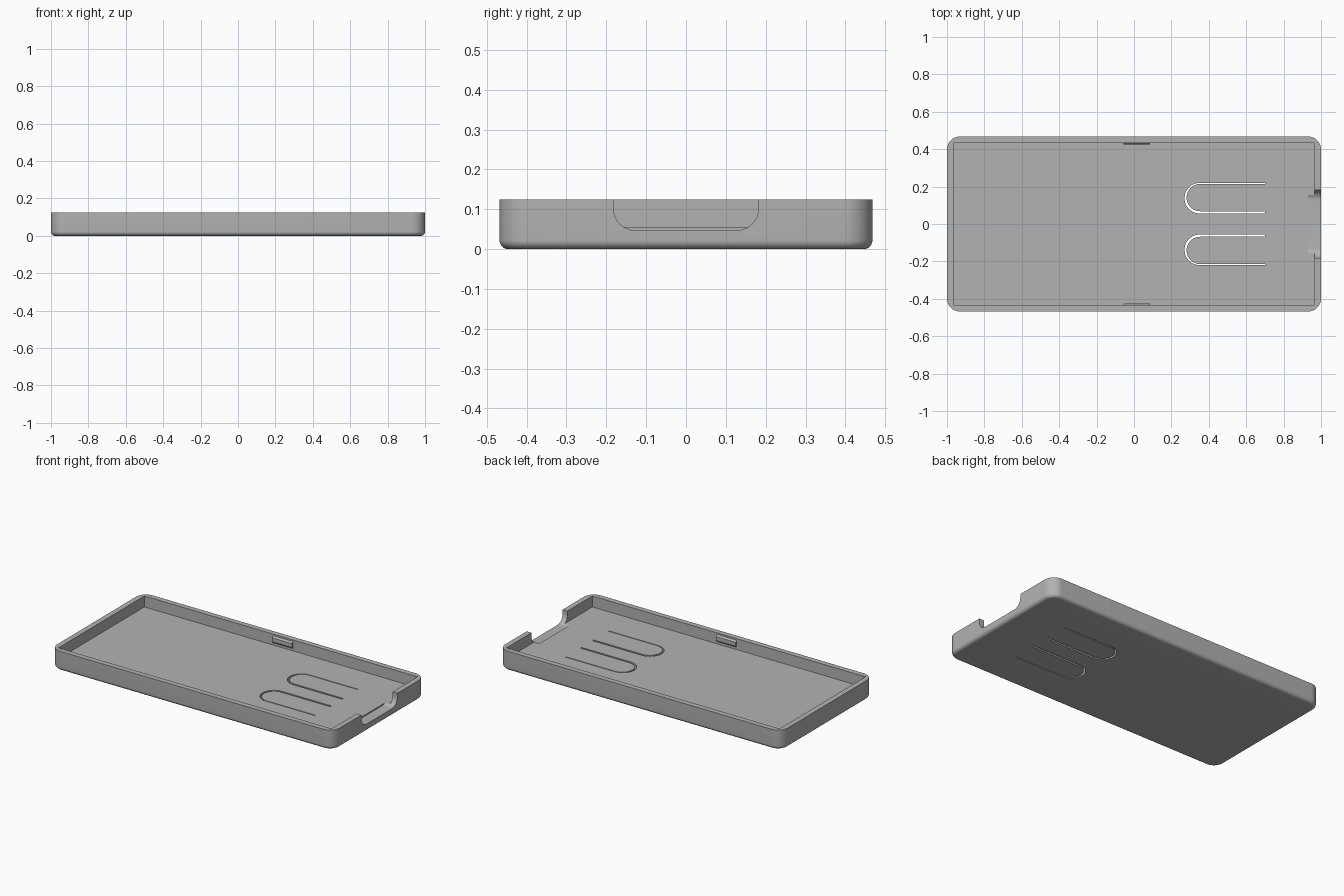
import bpy, bmesh, math
from mathutils import Vector

default = bpy.data.objects.get("Cube")
if default:
    bpy.data.objects.remove(default, do_unlink=True)

HX, HY, HEIGHT = 1.0, 0.468, 0.125
WALL, FLOOR = 0.034, 0.055
CORNER, FILLET = 0.07, 0.022

grey = bpy.data.materials.new("plain grey")
grey.use_nodes = True
colour = (0.45, 0.45, 0.45, 1)
grey.diffuse_color = colour
grey.node_tree.nodes["Principled BSDF"].inputs["Base Color"].default_value = colour


def arc(cx, cy, r, start, end, steps):
    """Points along an arc, angles in degrees."""
    angles = [math.radians(start + (end - start) * i / steps) for i in range(steps + 1)]
    return [(cx + r * math.cos(a), cy + r * math.sin(a)) for a in angles]


def loft(name, rings):
    """Closed solid through a stack of matching rings."""
    bm = bmesh.new()
    loops = [[bm.verts.new(p) for p in ring] for ring in rings]
    for low, high in zip(loops, loops[1:]):
        for i in range(len(low)):
            j = (i + 1) % len(low)
            bm.faces.new((low[i], low[j], high[j], high[i]))
    bm.faces.new(loops[0][::-1])
    bm.faces.new(loops[-1])
    bmesh.ops.recalc_face_normals(bm, faces=bm.faces)
    mesh = bpy.data.meshes.new(name)
    bm.to_mesh(mesh)
    bm.free()
    mesh.materials.append(grey)
    obj = bpy.data.objects.new(name, mesh)
    bpy.context.collection.objects.link(obj)
    return obj


def prism_x(name, outline, x0, x1):
    return loft(name, [[Vector((x, y, z)) for y, z in outline] for x in (x0, x1)])


def prism_z(name, outline, z0, z1):
    return loft(name, [[Vector((x, y, z)) for x, y in outline] for z in (z0, z1)])


def rounded_ring(inset, z):
    r, ring = CORNER - inset, []
    for k, (sx, sy) in enumerate([(1, 1), (-1, 1), (-1, -1), (1, -1)]):
        cx, cy = sx * (HX - CORNER), sy * (HY - CORNER)
        ring += [Vector((x, y, z)) for x, y in arc(cx, cy, r, 90 * k, 90 * k + 90, 12)]
    return ring


def cut(target, cutter):
    cutter.hide_render = True
    mod = target.modifiers.new("cut", "BOOLEAN")
    mod.operation = "DIFFERENCE"
    mod.solver = "EXACT"
    mod.object = cutter
    bpy.context.view_layer.objects.active = target
    bpy.ops.object.modifier_apply(modifier=mod.name)
    bpy.data.objects.remove(cutter, do_unlink=True)


# Outer shell with rounded corners and filleted bottom edge
fillet = arc(FILLET, FILLET, FILLET, 270, 180, 8)
tray = loft("tray", [rounded_ring(d, z) for d, z in fillet] + [rounded_ring(0, HEIGHT)])

# Square-cornered cavity
ix, iy = HX - WALL, HY - WALL
cut(tray, prism_z("cavity", [(-ix, -iy), (ix, -iy), (ix, iy), (-ix, iy)], FLOOR, 0.3))

# Connector opening through the end wall
half, low, r = 0.182, 0.047, 0.055
notch = [(half, 0.3), (-half, 0.3)]
notch += arc(-half + r, low + r, r, 180, 270, 10) + arc(half - r, low + r, r, 270, 360, 10)
cut(tray, prism_x("notch", notch, 0.93, 1.1))

# Thin U-shaped slots that free two flexible push buttons
for side in (1, -1):
    outer = [(0.70, 0.22)] + arc(0.352, 0.138, 0.082, 90, 270, 20) + [(0.70, 0.056)]
    inner = [(0.70, 0.068)] + arc(0.354, 0.141, 0.073, 270, 90, 20) + [(0.70, 0.214)]
    slot = [(x, side * y) for x, y in outer + inner]
    cut(tray, prism_z("slot", slot, -0.1, 0.1))

# Snap clips on the long inner walls
for side, name in ((1, "back_clip"), (-1, "front_clip")):
    wedge = [(iy + 0.01, 0.115), (iy, 0.115), (iy - 0.01, 0.105),
             (iy - 0.01, 0.08), (iy, 0.07), (iy + 0.01, 0.07)]
    prism_x(name, [(side * y, z) for y, z in wedge], -0.055, 0.085)

# Smooth rounded edges, keep the rest crisp
bpy.ops.object.select_all(action="DESELECT")
tray.select_set(True)
bpy.context.view_layer.objects.active = tray
bpy.ops.object.shade_smooth_by_angle(angle=math.radians(30))
